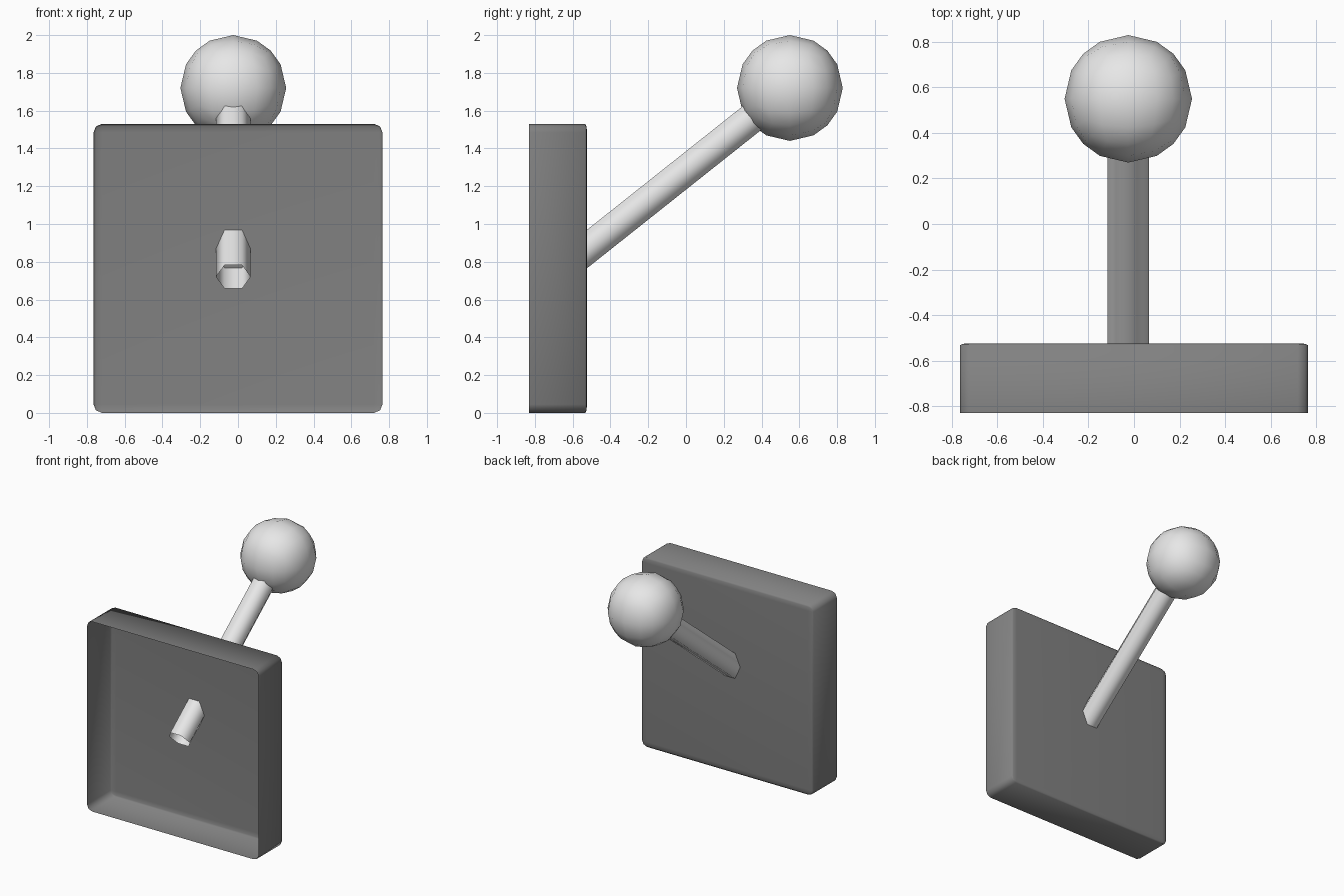
import bpy, bmesh
from math import radians
from mathutils import Vector, Matrix

if "Cube" in bpy.data.objects:
    bpy.data.objects.remove(bpy.data.objects["Cube"], do_unlink=True)


def material(name, value):
    mat = bpy.data.materials.new(name)
    mat.use_nodes = True
    colour = (value, value, value, 1)
    mat.diffuse_color = colour
    mat.node_tree.nodes["Principled BSDF"].inputs["Base Color"].default_value = colour
    return mat


def add_part(name, bm, mat):
    mesh = bpy.data.meshes.new(name)
    bm.to_mesh(mesh)
    bm.free()
    mesh.materials.append(mat)
    mesh.shade_smooth()
    obj = bpy.data.objects.new(name, mesh)
    bpy.context.collection.objects.link(obj)
    return obj


dark_grey = material("dark grey", 0.22)
off_white = material("off white", 0.8)

BALL = Vector((-0.025, 0.55, 1.72))
FOOT = Vector((-0.025, -0.71, 0.72))

# Wall box: rounded cube, open at the front, flattened in depth
bm = bmesh.new()
bmesh.ops.create_cube(bm, size=1.53)
front = min(bm.faces, key=lambda f: f.calc_center_median().y)
bmesh.ops.delete(bm, geom=[front], context="FACES_ONLY")
bmesh.ops.bevel(bm, geom=[e for e in bm.edges if not e.is_boundary],
                offset=0.045, segments=2, profile=0.5, affect="EDGES")
bmesh.ops.scale(bm, vec=(1, 0.2, 1), verts=bm.verts)
bmesh.ops.translate(bm, vec=(0, -0.677, 0.765), verts=bm.verts)
add_part("wall_box", bm, dark_grey)

# Lever: open six-sided tube running up and back into the ball
axis = BALL - FOOT
direction = axis.normalized()
length = axis.length - 0.2
bm = bmesh.new()
bmesh.ops.create_cone(bm, cap_ends=False, segments=6, radius1=0.092,
                      radius2=0.092, depth=length)
# Turn the hexagon so that two corners point sideways
widest = max(v.co.x for v in bm.verts)
if widest < 0.09:
    bmesh.ops.rotate(bm, matrix=Matrix.Rotation(radians(30), 3, "Z"), verts=bm.verts)
tilt = Vector((0, 0, 1)).rotation_difference(direction).to_matrix()
bmesh.ops.rotate(bm, matrix=tilt, verts=bm.verts)
bmesh.ops.translate(bm, vec=FOOT + direction * length / 2, verts=bm.verts)
add_part("lever", bm, off_white)

# Ball knob: subdivided cube pushed out to a sphere
bm = bmesh.new()
bmesh.ops.create_cube(bm, size=2)
bmesh.ops.subdivide_edges(bm, edges=bm.edges[:], cuts=3, use_grid_fill=True)
for v in bm.verts:
    v.co = BALL + v.co.normalized() * 0.28
add_part("ball_knob", bm, off_white)
